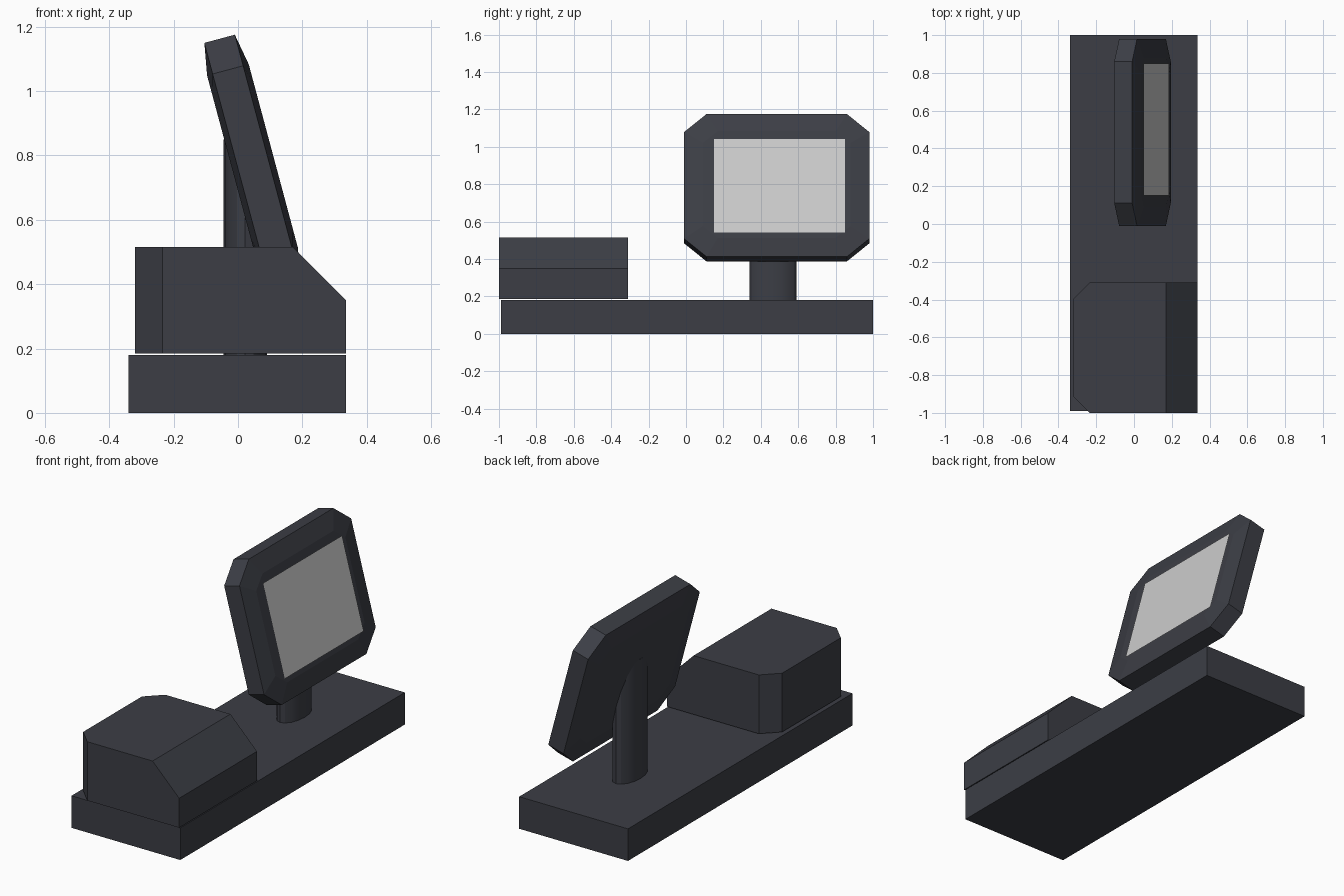
import bpy, bmesh, math
from mathutils import Vector, Matrix

if "Cube" in bpy.data.objects:
    bpy.data.objects.remove(bpy.data.objects["Cube"])


def material(name, rgb):
    m = bpy.data.materials.new(name)
    m.diffuse_color = (*rgb, 1)
    m.use_nodes = True
    m.node_tree.nodes["Principled BSDF"].inputs["Base Color"].default_value = m.diffuse_color
    return m


dark = material("dark_plastic", (0.045, 0.048, 0.06))
pale = material("pale_glass", (0.8, 0.8, 0.82))


def finish(name, bm, mat):
    bmesh.ops.recalc_face_normals(bm, faces=bm.faces)
    me = bpy.data.meshes.new(name)
    bm.to_mesh(me)
    bm.free()
    me.materials.append(mat)
    ob = bpy.data.objects.new(name, me)
    bpy.context.collection.objects.link(ob)
    return ob


def loft(rings):
    """Closed solid through rings of equal point count."""
    bm = bmesh.new()
    vs = [[bm.verts.new(p) for p in r] for r in rings]
    n = len(vs[0])
    for a, b in zip(vs, vs[1:]):
        for i in range(n):
            j = (i + 1) % n
            bm.faces.new((a[i], a[j], b[j], b[i]))
    bm.faces.new(vs[0])
    bm.faces.new(vs[-1])
    return bm


def octagon(depth, w, h, cw, ch):
    """Chamfered rectangle in the local yz plane at x = depth."""
    pts = []
    for sy, sz, flip in ((1, 1, 0), (-1, 1, 1), (-1, -1, 0), (1, -1, 1)):
        pair = [(sy * w, sz * (h - ch)), (sy * (w - cw), sz * h)]
        pts += pair[::-1] if flip else pair
    return [(depth, y, z) for y, z in pts]


# Base slab
corners = [(-0.34, -0.99), (0.335, -0.99), (0.335, 1.0), (-0.34, 1.0)]
finish("base", loft([[(x, y, z) for x, y in corners] for z in (0, 0.18)]), dark)

# Printer box: sloped front profile, rear upright edges chamfered
profile = [(-0.32, 0.185), (0.335, 0.185), (0.335, 0.35), (0.17, 0.515), (-0.32, 0.515)]
bm = loft([[(x, y, z) for x, z in profile] for y in (-1.0, -0.31)])
rear = [e for e in bm.edges if all(v.co.x < -0.3 for v in e.verts)
        and abs(e.verts[0].co.z - e.verts[1].co.z) > 0.1]
bmesh.ops.bevel(bm, geom=rear, offset=0.085, offset_type='OFFSET', segments=1, affect='EDGES')
finish("printer_box", bm, dark)

# Oval post
oval = [(0.0225 + 0.0675 * math.cos(k * math.tau / 16),
         0.465 + 0.125 * math.sin(k * math.tau / 16)) for k in range(16)]
post = finish("screen_post", loft([[(x, y, z) for x, y in oval] for z in (0.18, 0.85)]), dark)
bpy.context.view_layer.objects.active = post
post.select_set(True)
bpy.ops.object.shade_smooth_by_angle(angle=math.radians(30))

# Tilted monitor housing with shallow domed front and back
tilt = Matrix.Translation((0.045, 0.485, 0.781)) @ Matrix.Rotation(math.radians(-15), 4, 'Y')
inner = (0.395, 0.295, 0.08, 0.065)
outer = (0.495, 0.395, 0.12, 0.1)
housing = finish("monitor_housing", loft([
    octagon(-0.067, *inner), octagon(-0.049, *outer),
    octagon(0.049, *outer), octagon(0.067, *inner)]), dark)
housing.matrix_world = tilt

# Display panel just proud of the housing
bm = bmesh.new()
bm.faces.new([bm.verts.new((0.073, 0.015 + y, -0.009 + z)) for y, z in
              ((-0.35, -0.259), (0.35, -0.259), (0.35, 0.259), (-0.35, 0.259))])
me = bpy.data.meshes.new("display_panel")
bm.to_mesh(me)
bm.free()
me.materials.append(pale)
panel = bpy.data.objects.new("display_panel", me)
bpy.context.collection.objects.link(panel)
panel.matrix_world = tilt
